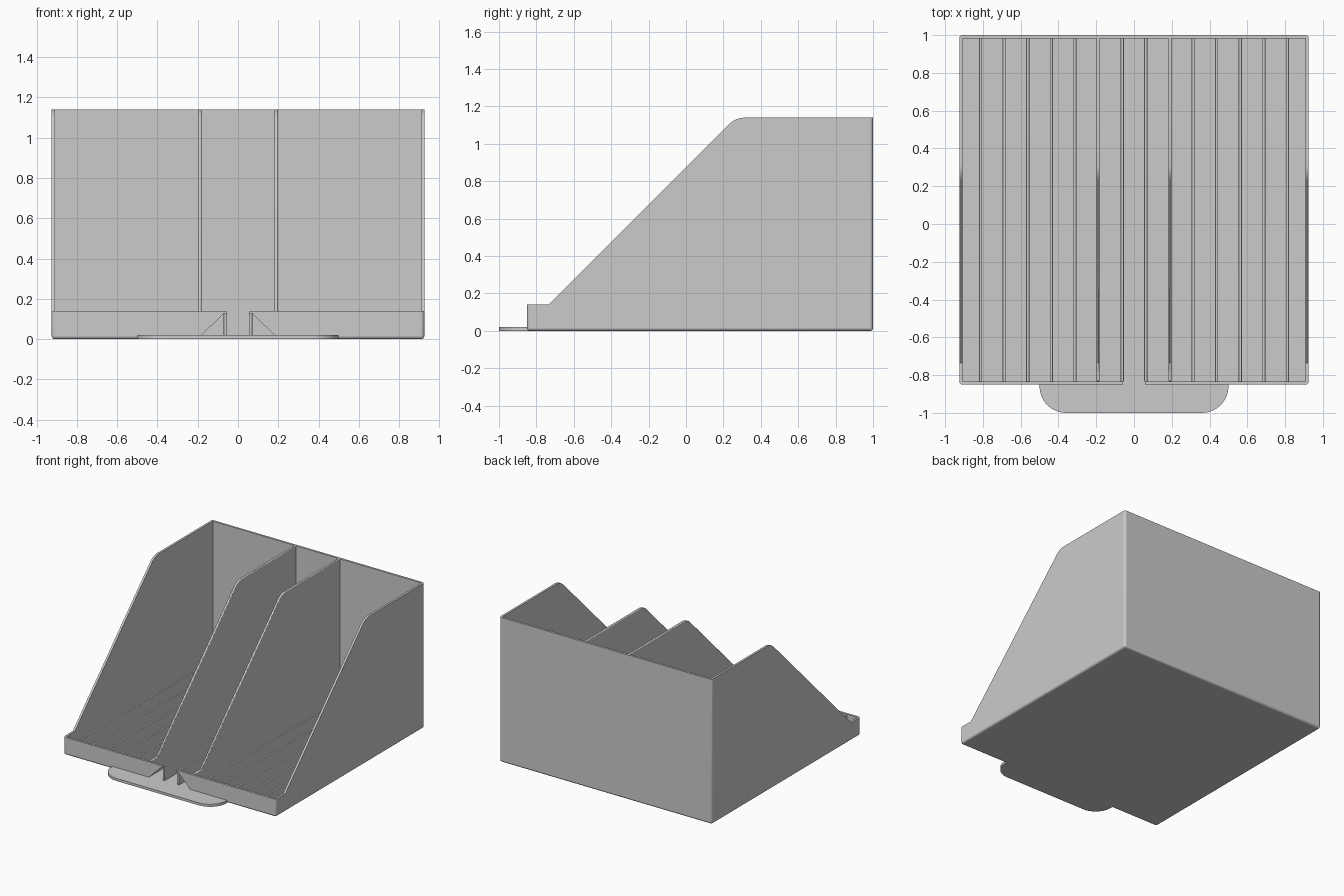
import bpy, bmesh, math

if "Cube" in bpy.data.objects:
    bpy.data.objects.remove(bpy.data.objects["Cube"])

T = 0.017          # wall thickness
W = 0.925          # half width
FRONT, BACK = -0.85, 1.0
FLOOR, LIP, TOP = 0.02, 0.14, 1.14

grey = bpy.data.materials.new("plain_grey")
grey.diffuse_color = (0.6, 0.6, 0.6, 1)
grey.use_nodes = True
grey.node_tree.nodes["Principled BSDF"].inputs["Base Color"].default_value = grey.diffuse_color


def prism(name, profile, axis, lo, hi):
    """Extrude a 2D profile along an axis (x: profile is yz, y: xz, z: xy)."""
    place = {"x": lambda a, b, t: (t, a, b),
             "y": lambda a, b, t: (a, t, b),
             "z": lambda a, b, t: (a, b, t)}[axis]
    bm = bmesh.new()
    face = bm.faces.new([bm.verts.new(place(a, b, lo)) for a, b in profile])
    ext = bmesh.ops.extrude_face_region(bm, geom=[face])
    verts = [g for g in ext["geom"] if isinstance(g, bmesh.types.BMVert)]
    bmesh.ops.translate(bm, verts=verts, vec=place(0, 0, hi - lo))
    bmesh.ops.recalc_face_normals(bm, faces=bm.faces)
    me = bpy.data.meshes.new(name)
    bm.to_mesh(me)
    bm.free()
    me.materials.append(grey)
    ob = bpy.data.objects.new(name, me)
    bpy.context.collection.objects.link(ob)
    return ob


def rect(a0, a1, b0, b1):
    return [(a0, b0), (a1, b0), (a1, b1), (a0, b1)]


def bevel(ob, width, segments=3):
    m = ob.modifiers.new("round", "BEVEL")
    m.width, m.segments = width, segments
    m.limit_method, m.angle_limit = "ANGLE", math.radians(60)


def cut(ob, cutter):
    m = ob.modifiers.new("cut", "BOOLEAN")
    m.operation, m.solver, m.object = "DIFFERENCE", "EXACT", cutter
    cutter.hide_render = True
    cutter.hide_set(True)


def smooth(ob):
    bpy.ops.object.select_all(action="DESELECT")
    ob.select_set(True)
    bpy.context.view_layer.objects.active = ob
    bpy.ops.object.shade_smooth_by_angle(angle=math.radians(35))


# Sloping side line with a rounded upper corner
R = 0.12
cy = 0.265 + R * math.tan(math.radians(22.5))
slope = [(-0.735, LIP)]
for i in range(9):
    a = math.radians(135 - 45 * i / 8)
    slope.append((cy + R * math.cos(a), TOP - R + R * math.sin(a)))

# Outer shell: rounded box, hollowed, sloped and notched at the front
shell = prism("outer_shell", rect(-W, W, FRONT, BACK), "z", 0, 1.4)
bevel(shell, 0.016, 4)
cut(shell, prism("cavity_cutter", rect(-W + T, W - T, FRONT + T, BACK - T), "z", FLOOR, 1.6))
cut(shell, prism("slope_cutter", [(-1.2, LIP)] + slope + [(1.2, TOP), (1.2, 1.8), (-1.2, 1.8)],
                 "x", -1.2, 1.2))
cut(shell, prism("notch_cutter",
                 [(-0.18, FLOOR), (-0.07, 0.128), (-0.058, 0.128), (-0.058, 0.3),
                  (0.058, 0.3), (0.058, 0.128), (0.07, 0.128), (0.18, FLOOR)],
                 "y", -0.95, FRONT + T + 0.001))
smooth(shell)

# Two tall dividers
wall = [(FRONT + T, 0.01), (FRONT + T, LIP - 0.005)] + slope + [(BACK - 0.005, TOP), (BACK - 0.005, 0.01)]
for side, x in (("left", -0.19), ("right", 0.19)):
    d = prism("divider_" + side, wall, "x", x - T / 2, x + T / 2)
    bevel(d, 0.005)
    smooth(d)

# Low ribs standing on the floor
for i in range(-7, 7):
    x = 0.125 * (i + 0.5)
    if i in (-2, 1):
        continue
    r = prism("floor_rib", rect(FRONT + T - 0.002, BACK - 0.01, 0.01, 0.13), "x", x - T / 2, x + T / 2)
    bevel(r, 0.004)
    smooth(r)

# Front tab with rounded corners
c = 0.14
tab = [(-0.5, FRONT + 0.05), (0.5, FRONT + 0.05)]
for sx, start in ((1, 0), (-1, -90)):
    for i in range(11):
        a = math.radians(start - 9 * i)
        tab.append((sx * (0.5 - c) + c * math.cos(a), -1 + c + c * math.sin(a)))
smooth(prism("front_tab", tab, "z", 0, FLOOR))
